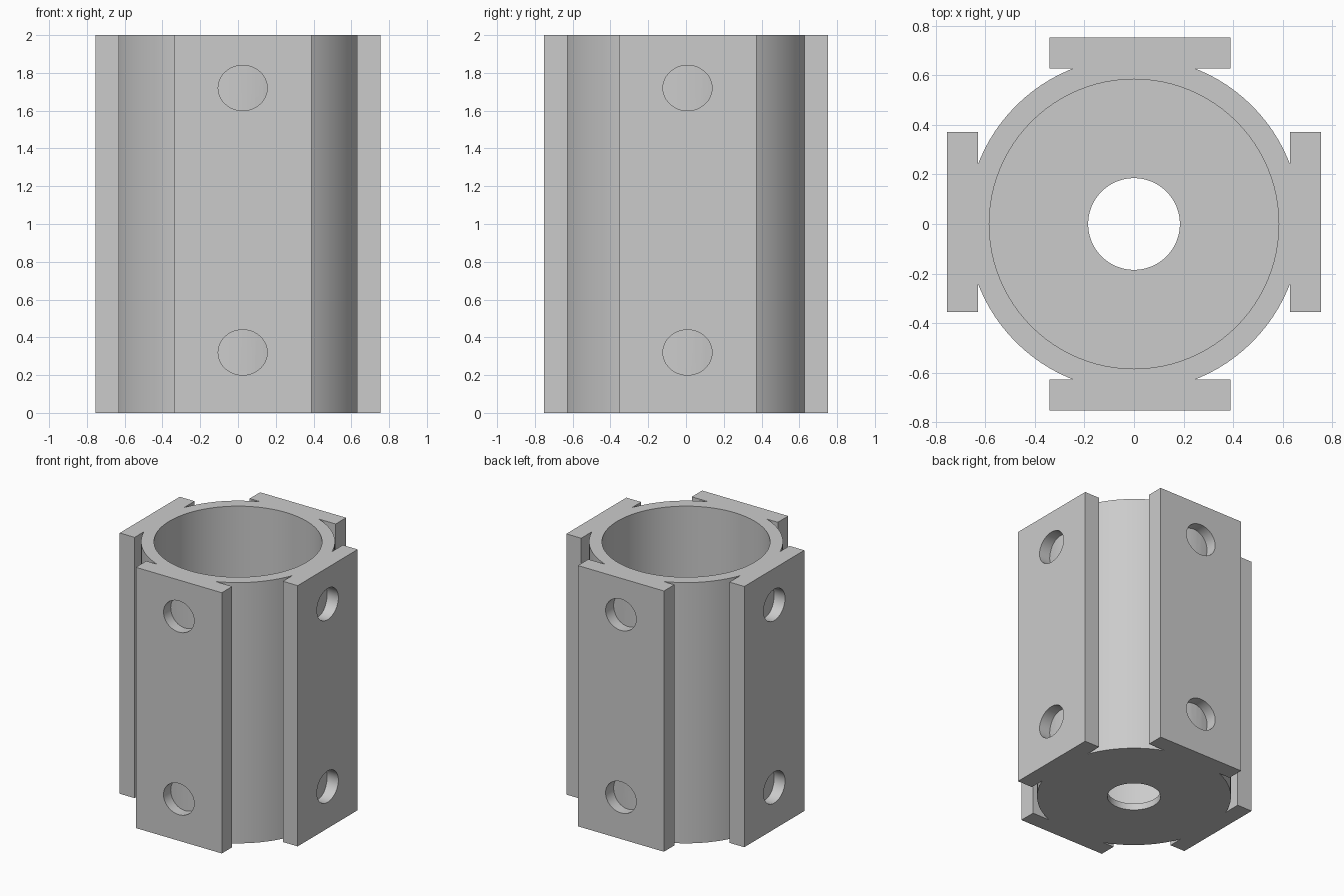
import bpy, math
from mathutils import Matrix

if "Cube" in bpy.data.objects:
    bpy.data.objects.remove(bpy.data.objects["Cube"])

grey = bpy.data.materials.new("plain grey")
grey.diffuse_color = (0.6, 0.6, 0.6, 1)
grey.use_nodes = True
grey.node_tree.nodes["Principled BSDF"].inputs["Base Color"].default_value = grey.diffuse_color

R_OUT, R_IN, R_HOLE, FLOOR = 0.674, 0.584, 0.185, 0.05


def finish(name, obj):
    obj.name = name
    if not obj.data.materials:
        obj.data.materials.append(grey)
    return obj


def cylinder(name, radius, z0, z1):
    bpy.ops.mesh.primitive_cylinder_add(vertices=96, radius=radius, depth=z1 - z0,
                                        location=(0, 0, (z0 + z1) / 2))
    return finish(name, bpy.context.object)


def box(name, x0, x1, y0, y1, z0, z1):
    bpy.ops.mesh.primitive_cube_add(size=1, location=((x0 + x1) / 2, (y0 + y1) / 2, (z0 + z1) / 2))
    obj = bpy.context.object
    obj.scale = (x1 - x0, y1 - y0, z1 - z0)
    bpy.ops.object.transform_apply(location=False, rotation=False, scale=True)
    return finish(name, obj)


def combine(target, other, operation):
    # apply the boolean, then drop the helper
    other.hide_render = True
    mod = target.modifiers.new("combine", 'BOOLEAN')
    mod.operation, mod.solver, mod.object = operation, 'EXACT', other
    bpy.context.view_layer.objects.active = target
    bpy.ops.object.modifier_apply(modifier=mod.name)
    bpy.data.objects.remove(other)


# Round body
body = cylinder("tube_body", R_OUT, 0, 2)

# Four mounting plates: bounds and drill axis, each with two oval holes
plates = [
    ("front_plate", (-0.34, 0.39, -0.753, -0.627), 'Y'),
    ("back_plate", (-0.34, 0.39, 0.627, 0.753), 'Y'),
    ("left_plate", (-0.755, -0.629, -0.355, 0.372), 'X'),
    ("right_plate", (0.629, 0.755, -0.355, 0.372), 'X'),
]
for name, (x0, x1, y0, y1), axis in plates:
    plate = box(name, x0, x1, y0, y1, 0, 2)
    for z in (0.32, 1.72):
        bpy.ops.mesh.primitive_cylinder_add(vertices=48, radius=1, depth=0.4)
        drill = bpy.context.object
        drill.data.transform(Matrix.Diagonal((0.13, 0.12, 1, 1)))
        drill.data.transform(Matrix.Rotation(math.pi / 2, 4, 'X'))
        if axis == 'X':
            drill.data.transform(Matrix.Rotation(math.pi / 2, 4, 'Z'))
            drill.location = ((x0 + x1) / 2, 0.008, z)
        else:
            drill.location = (0.025, (y0 + y1) / 2, z)
        combine(plate, drill, 'DIFFERENCE')
    combine(body, plate, 'UNION')

# Open bore above a thin floor, and the hole through the floor
combine(body, cylinder("bore", R_IN, FLOOR, 2.2), 'DIFFERENCE')
combine(body, cylinder("floor_hole", R_HOLE, -0.2, 0.5), 'DIFFERENCE')

bpy.ops.object.select_all(action='DESELECT')
body.select_set(True)
bpy.context.view_layer.objects.active = body
bpy.ops.object.shade_smooth_by_angle(angle=math.radians(20))
